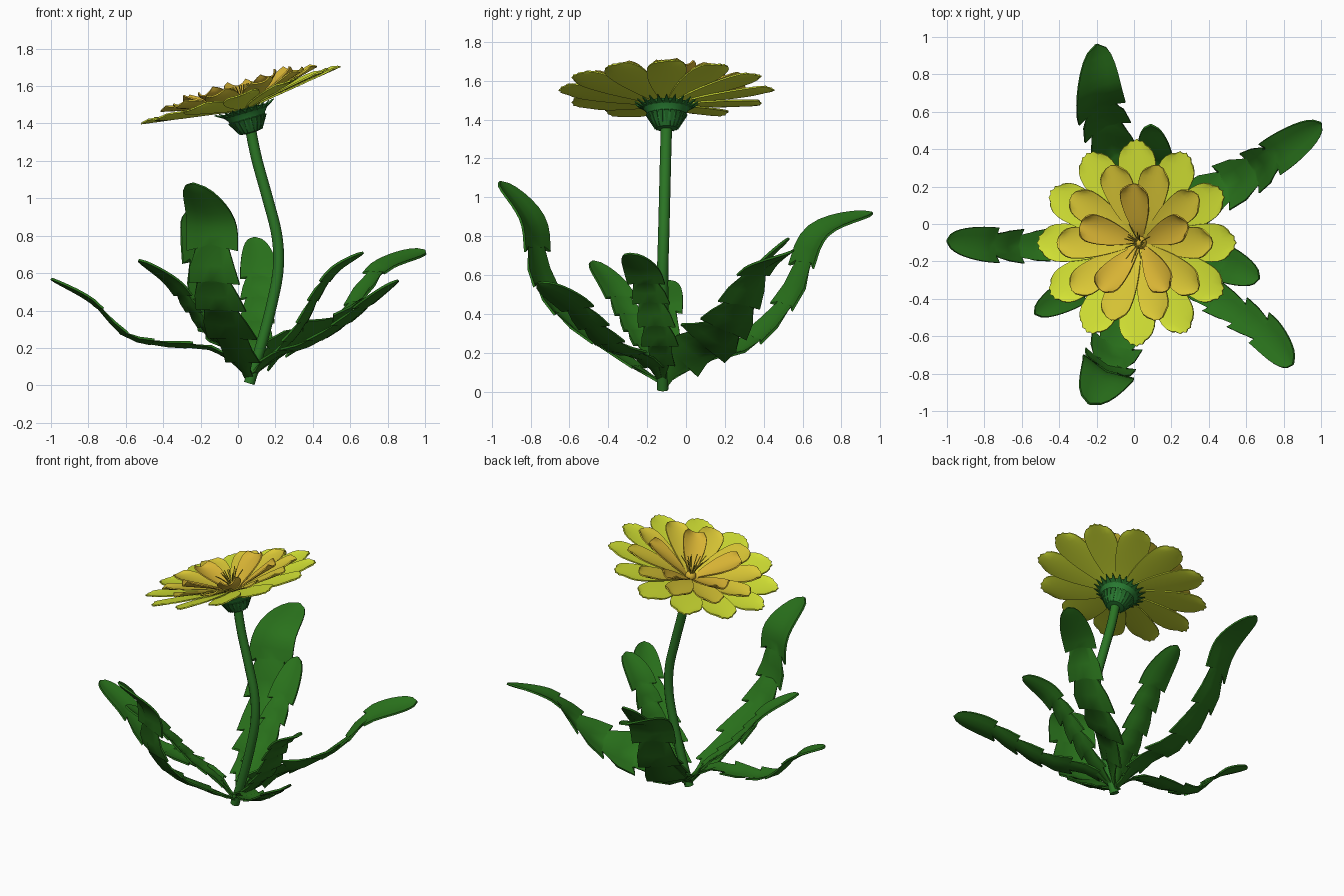
import bpy, bmesh, math, random
from mathutils import Vector, Matrix

cube = bpy.data.objects.get("Cube")
if cube:
    bpy.data.objects.remove(cube)
random.seed(4)


def material(name, rgb):
    m = bpy.data.materials.new(name)
    m.use_nodes = True
    m.diffuse_color = (*rgb, 1)
    bsdf = m.node_tree.nodes["Principled BSDF"]
    bsdf.inputs["Base Color"].default_value = (*rgb, 1)
    bsdf.inputs["Roughness"].default_value = 0.8
    return m


LEAF = material("leaf green", (0.022, 0.165, 0.011))
STEM = material("stem green", (0.024, 0.18, 0.018))
CALYX = material("calyx green", (0.022, 0.2, 0.032))
BRACT = material("bract green", (0.017, 0.15, 0.022))
LEMON = material("lemon yellow", (0.66, 0.77, 0.035))
GOLD = material("golden yellow", (0.7, 0.57, 0.036))
AMBER = material("amber yellow", (0.68, 0.45, 0.034))

# The flower head leans towards -x
HEAD = Matrix.Translation((0.036, -0.1, 1.475)) @ Matrix.Rotation(math.radians(-16), 4, 'Y')
BASE = Vector((0.06, -0.12, 0.04))
UP = Vector((0, 0, 1))


def finish(obj, mat, thickness=0.0):
    """Colour, thicken and smooth a part."""
    obj.data.materials.append(mat)
    bpy.ops.object.select_all(action='DESELECT')
    obj.select_set(True)
    bpy.context.view_layer.objects.active = obj
    if obj.type == 'CURVE':
        bpy.ops.object.convert(target='MESH')
    if thickness:
        mod = obj.modifiers.new("thickness", 'SOLIDIFY')
        mod.thickness, mod.offset = thickness, 0
        bpy.ops.object.modifier_apply(modifier=mod.name)
    bpy.ops.object.shade_smooth_by_angle(angle=math.radians(40))


def mesh_object(name, bm):
    mesh = bpy.data.meshes.new(name)
    bm.to_mesh(mesh)
    bm.free()
    obj = bpy.data.objects.new(name, mesh)
    bpy.context.collection.objects.link(obj)
    return obj


def add_grid(bm, rows, closed=False):
    """Skin rows of points with quads."""
    verts = [[bm.verts.new(p) for p in row] for row in rows]
    n = len(rows[0])
    for a, b in zip(verts, verts[1:]):
        for j in range(n if closed else n - 1):
            k = (j + 1) % n
            bm.faces.new((a[j], a[k], b[k], b[j]))
    return verts


def along(points, t):
    """Point on a smooth path through the given points."""
    n = len(points) - 1
    i = min(int(t * n), n - 1)
    f = t * n - i
    a, b, c, d = (points[max(0, min(n, k))] for k in range(i - 1, i + 3))
    return 0.5 * (2 * b + (c - a) * f + (2 * a - 5 * b + 4 * c - d) * f ** 2
                  + (3 * b - a - 3 * c + d) * f ** 3)


def tubes(name, paths, radius, mat):
    curve = bpy.data.curves.new(name, 'CURVE')
    curve.dimensions = '3D'
    curve.bevel_depth, curve.bevel_resolution = radius, 4
    curve.use_fill_caps = True
    for path in paths:
        spline = curve.splines.new('POLY')
        spline.points.add(len(path) - 1)
        for point, p in zip(spline.points, path):
            point.co = (*p, 1)
    obj = bpy.data.objects.new(name, curve)
    bpy.context.collection.objects.link(obj)
    finish(obj, mat)


# Stem
stem_path = [Vector((x, y, z)) for x, y, z in (
    (0.06, -0.12, 0.01), (0.125, -0.12, 0.22), (0.18, -0.12, 0.43), (0.215, -0.12, 0.62),
    (0.208, -0.115, 0.8), (0.158, -0.11, 1.0), (0.1, -0.105, 1.21), (0.065, -0.1, 1.38))]
tubes("stem", [[along(stem_path, i / 40) for i in range(41)]], 0.029, STEM)


def leaf_outline(early, last, tip):
    """Rows of (centre position, edge position, width); teeth point back to the base."""
    rows = [(0, 0, 0.17), (0.08, 0.08, 0.17)]
    teeth = 5
    gap = (last - 0.15) / (teeth - 1)
    for k in range(teeth):
        t = 0.15 + gap * k
        w = early + (tip - early) * k / (teeth - 1) if k else 0.7 * early
        rows.append((t, t, max(0.2, 0.64 * w)))
        rows.append((t + 0.012, t - 0.015, w))
        if k < teeth - 1:
            rows.append((t + 0.5 * gap, t + 0.45 * gap, 0.88 * w))
    start = last + 0.012
    for k in range(1, 10):
        t = start + (1 - start) * k / 9
        rows.append((t, t, tip * max(0.04, (1 - (k / 9) ** 2.2) ** 0.65)))
    return rows


def leaf(name, half_width, points, roll=(0, 0), early=0.72, last=0.7, tip=1.0):
    path = [BASE] + [Vector(p) for p in points]
    out = path[-1] - BASE
    left = UP.cross(Vector((out.x, out.y, 0))).normalized()
    rows = []
    for tc, te, w in leaf_outline(early, last, tip):
        row = []
        for u in (-1, -0.5, 0, 0.5, 1):
            t = tc + (te - tc) * abs(u)
            tangent = (along(path, min(1, t + 0.01)) - along(path, max(0, t - 0.01))).normalized()
            angle = math.radians(roll[0] + (roll[1] - roll[0]) * t)
            side = Matrix.Rotation(-angle, 3, tangent) @ left
            normal = tangent.cross(side).normalized()
            width = half_width * w
            row.append(along(path, t) + side * u * width + normal * 0.2 * width * (abs(u) - 0.5))
        rows.append(row)
    bm = bmesh.new()
    add_grid(bm, rows)
    finish(mesh_object(name, bm), LEAF, 0.012)


# Leaves
leaf("back_leaf", 0.14, [(0, 0.1, 0.17), (-0.09, 0.33, 0.25), (-0.16, 0.55, 0.5),
                         (-0.19, 0.68, 0.81), (-0.2, 0.96, 0.92)], (-12, -14), 0.9)
leaf("front_leaf", 0.15, [(0, -0.33, 0.17), (-0.09, -0.62, 0.38), (-0.14, -0.76, 0.6),
                          (-0.15, -0.8, 0.88), (-0.24, -0.96, 1.08)], (0, 8), 0.92)
leaf("back_left_leaf", 0.175, [(0.22, 0.01, 0.2), (0.42, 0.16, 0.28), (0.62, 0.27, 0.43),
                               (0.76, 0.37, 0.62), (1, 0.54, 0.72)], (65, -20), 1.0, 0.78, 0.58)
leaf("front_left_leaf", 0.11, [(0.2, -0.2, 0.16), (0.38, -0.36, 0.22), (0.55, -0.47, 0.32),
                               (0.7, -0.58, 0.44), (0.85, -0.75, 0.56)], (0, -12), 0.8, 0.78, 0.9)
leaf("right_leaf", 0.105, [(-0.12, -0.12, 0.19), (-0.4, -0.11, 0.22), (-0.6, -0.12, 0.27),
                           (-0.78, -0.11, 0.45), (-1, -0.09, 0.57)], (-10, 0), 0.8, 0.76, 0.9)
leaf("small_back_leaf", 0.1, [(0.09, -0.02, 0.18), (0.1, 0.12, 0.32), (0.11, 0.26, 0.5),
                              (0.11, 0.38, 0.65), (0.09, 0.53, 0.79)], early=0.9)
leaf("small_left_leaf", 0.11, [(0.22, -0.13, 0.18), (0.34, -0.15, 0.32), (0.43, -0.19, 0.49),
                               (0.53, -0.23, 0.62), (0.67, -0.29, 0.71)], early=0.9, tip=0.9)
leaf("small_right_leaf", 0.1, [(-0.05, -0.18, 0.19), (-0.17, -0.25, 0.3), (-0.26, -0.31, 0.42),
                               (-0.36, -0.38, 0.55), (-0.53, -0.48, 0.67)], tip=0.9)


def petal_ring(name, mat, count, start, length, half_width, rise, cup, jag):
    bm = bmesh.new()
    steps, columns = 12, 9
    for k in range(count):
        turn = HEAD @ Matrix.Rotation(math.radians(start) + math.tau * k / count, 4, 'Z')
        rows = []
        for i in range(steps + 1):
            s = i / steps
            w = half_width * (0.2 + 0.8 * math.sin(min(s / 0.75, 1) * math.pi / 2))
            w *= 1 - 0.34 * max(0, (s - 0.75) / 0.25) ** 2.5
            row = []
            for j in range(columns):
                u = 2 * j / (columns - 1) - 1
                r = 0.03 + (length - 0.03) * s * (1 - 0.08 * s ** 4 * u * u)
                if i == steps and j % 2:
                    r -= jag
                z = rise * s ** 0.78 + cup * s * u * u + 0.08 * u * w
                row.append(turn @ Vector((r, u * w, z)))
            rows.append(row)
        add_grid(bm, rows)
    finish(mesh_object(name, bm), mat, 0.008)


# Three rings of petals
petal_ring("outer_petals", LEMON, 12, 0, 0.555, 0.102, 0.08, 0.006, 0.01)
petal_ring("middle_petals", GOLD, 10, 0, 0.435, 0.084, 0.115, 0.015, 0.003)
petal_ring("inner_petals", AMBER, 5, 18, 0.315, 0.076, 0.13, 0.03, 0.0)

# Cup under the petals
bm = bmesh.new()
profile = [(0.03, -0.13), (0.056, -0.126), (0.08, -0.095), (0.095, -0.065),
           (0.102, -0.04), (0.118, -0.02), (0.13, 0), (0.06, 0.006)]
rings = add_grid(bm, [[HEAD @ Vector((r * math.cos(a), r * math.sin(a), z))
                       for a in (math.tau * j / 32 for j in range(32))]
                      for r, z in profile], closed=True)
bm.faces.new(rings[0][::-1])
bm.faces.new(rings[-1])
finish(mesh_object("flower_cup", bm), CALYX)


def bracts(name, count, root, tip, half_width):
    """Ring of pointed scales running from root to tip, each (radius, height)."""
    bm = bmesh.new()
    for k in range(count):
        turn = HEAD @ Matrix.Rotation(math.tau * k / count, 4, 'Z')
        (r0, z0), (r1, z1) = root, tip
        corners = [(r0, -half_width, z0), (r0, half_width, z0), (r1, 0, z1)]
        bm.faces.new([bm.verts.new(turn @ Vector(c)) for c in corners])
    finish(mesh_object(name, bm), BRACT, 0.006)


bracts("spreading_bracts", 22, (0.112, -0.02), (0.165, 0.012), 0.019)
bracts("lower_bracts", 20, (0.104, -0.052), (0.06, -0.125), 0.013)

# Stamens and the small dome they grow from
bm = bmesh.new()
bmesh.ops.create_uvsphere(bm, u_segments=16, v_segments=8, radius=0.035,
                          matrix=HEAD @ Matrix.Translation((0, 0, 0.01)))
finish(mesh_object("flower_centre", bm), AMBER)
stamens = []
for k in range(16):
    a, lean = k * 2.4, random.uniform(0.03, 0.1)
    ray = Vector((math.cos(a), math.sin(a), 0))
    stamens.append([HEAD @ (ray * (0.01 + lean * f ** 1.5) + UP * (0.02 + 0.11 * f))
                    for f in (0, 0.35, 0.7, 1)])
tubes("stamens", stamens, 0.003, GOLD)
